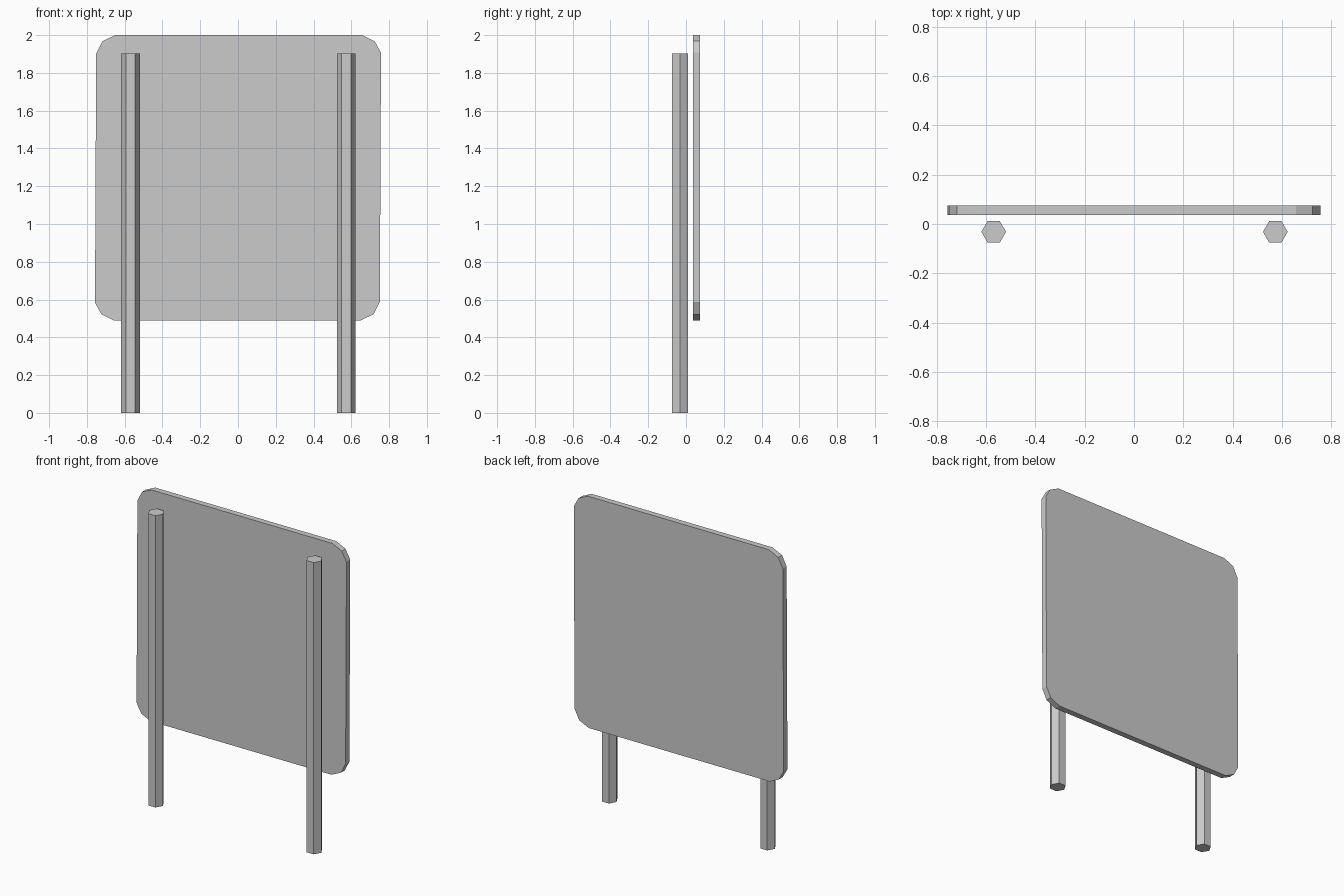
import bpy, bmesh
from math import cos, sin, pi

if "Cube" in bpy.data.objects:
    bpy.data.objects.remove(bpy.data.objects["Cube"])


def prism(name, profile, direction):
    """Extrude a closed 3D outline along a vector into a solid."""
    bm = bmesh.new()
    face = bm.faces.new([bm.verts.new(p) for p in profile])
    res = bmesh.ops.extrude_face_region(bm, geom=[face], use_keep_orig=True)
    moved = [g for g in res["geom"] if isinstance(g, bmesh.types.BMVert)]
    bmesh.ops.translate(bm, verts=moved, vec=direction)
    bmesh.ops.recalc_face_normals(bm, faces=bm.faces)
    mesh = bpy.data.meshes.new(name)
    bm.to_mesh(mesh)
    bm.free()
    obj = bpy.data.objects.new(name, mesh)
    bpy.context.collection.objects.link(obj)
    return obj


# Sign panel: the right half's outline repeated by a half turn (slightly tilted)
MID_Z = 1.245
half = [(0.649, 0.49), (0.718, 0.522), (0.751, 0.588),
        (0.757, 1.907), (0.723, 1.968), (0.657, 2.0)]
outline = [(x, z) for x, z in half] + [(-x, 2 * MID_Z - z) for x, z in half]
prism("sign_panel", [(x, 0.036, z) for x, z in outline], (0, 0.039, 0))

# Two hexagonal posts in front of the panel
for name, px in (("left_post", -0.569), ("right_post", 0.573)):
    hexagon = [(px + 0.05 * cos(i * pi / 3), -0.0317 + 0.05 * sin(i * pi / 3), 0)
               for i in range(6)]
    prism(name, hexagon, (0, 0, 1.902))
